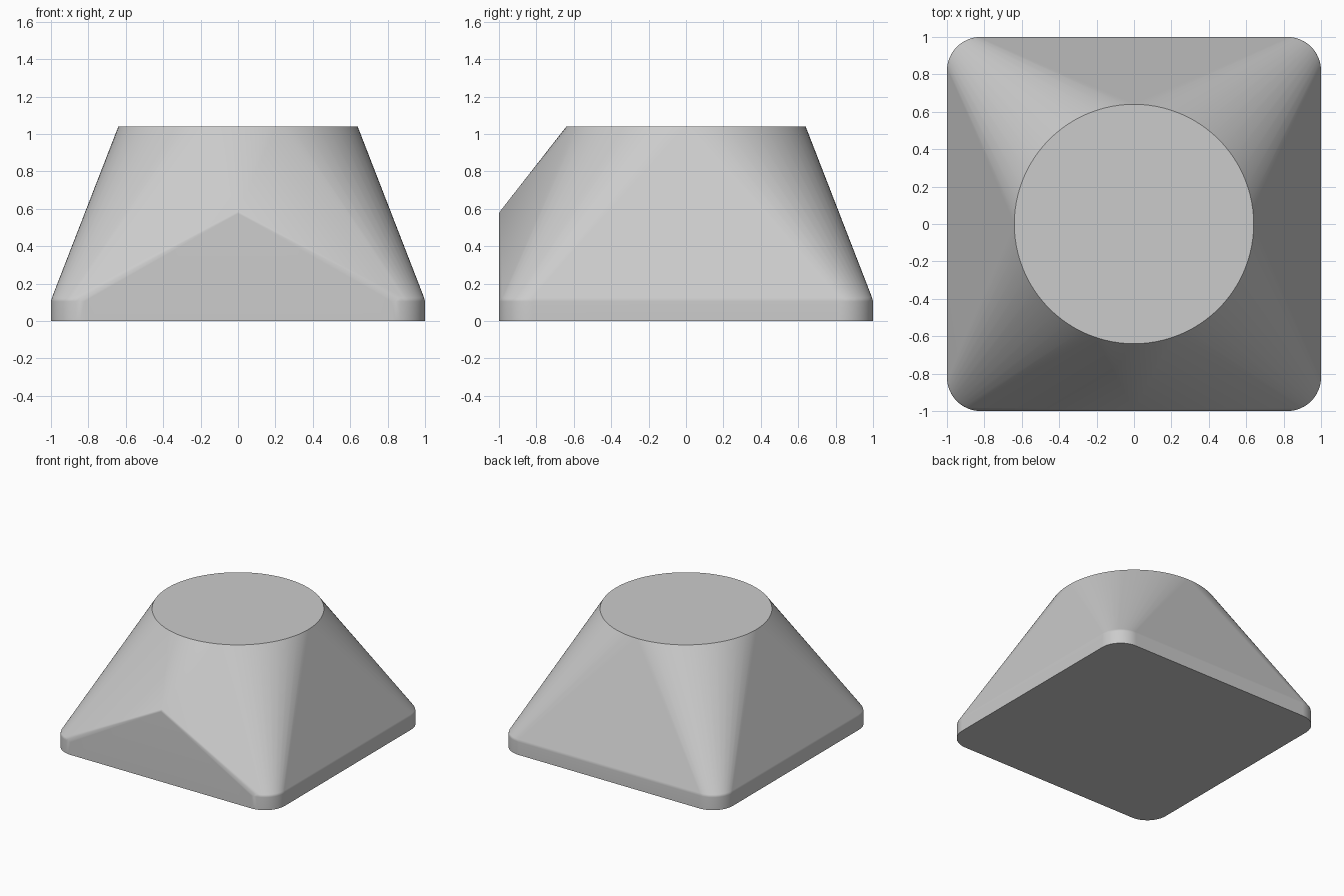
import bpy, bmesh
from math import cos, sin, pi, radians

default = bpy.data.objects.get("Cube")
if default:
    bpy.data.objects.remove(default, do_unlink=True)

grey = bpy.data.materials.new("light grey")
grey.use_nodes = True
colour = (0.6, 0.6, 0.6, 1)
grey.diffuse_color = colour
grey.node_tree.nodes["Principled BSDF"].inputs["Base Color"].default_value = colour

TOP_RADIUS, TOP_Z, CORNER = 0.64, 1.04, 0.18


def rounded_square(half, z, steps=12):
    """Outline of a square with rounded corners."""
    points = []
    for corner in range(4):
        middle = pi / 4 + corner * pi / 2
        cx = (1 - CORNER) * (1 if cos(middle) > 0 else -1)
        cy = (1 - CORNER) * (1 if sin(middle) > 0 else -1)
        r = half - (1 - CORNER)
        for i in range(steps + 1):
            a = corner * pi / 2 + i / steps * pi / 2
            points.append((cx + r * cos(a), cy + r * sin(a), z))
    return points


def circle(r, z, count=96):
    return [(r * cos(2 * pi * i / count), r * sin(2 * pi * i / count), z) for i in range(count)]


# Square foot with a softened upper edge, blended to a round top
points = rounded_square(1, 0) + rounded_square(1, 0.105) + rounded_square(0.995, 0.125)
points += circle(TOP_RADIUS, TOP_Z)
# Raised point of the upright front face
points += [(0, -1, 0.575), (0, -0.99, 0.592)]

bm = bmesh.new()
for p in points:
    bm.verts.new(p)
hull = bmesh.ops.convex_hull(bm, input=bm.verts[:])
loose = {v for v in hull["geom_interior"] + hull["geom_unused"] if isinstance(v, bmesh.types.BMVert)}
bmesh.ops.delete(bm, geom=list(loose), context="VERTS")
bmesh.ops.dissolve_limit(bm, angle_limit=radians(0.1), verts=bm.verts[:], edges=bm.edges[:])
bmesh.ops.recalc_face_normals(bm, faces=bm.faces[:])

mesh = bpy.data.meshes.new("tapered_body")
bm.to_mesh(mesh)
bm.free()
mesh.materials.append(grey)
body = bpy.data.objects.new("tapered_body", mesh)
bpy.context.collection.objects.link(body)

# Smooth sides, crisp top and bottom rims
bpy.ops.object.select_all(action="DESELECT")
body.select_set(True)
bpy.context.view_layer.objects.active = body
bpy.ops.object.shade_smooth_by_angle(angle=radians(35))
weighted = body.modifiers.new("even_shading", "WEIGHTED_NORMAL")
weighted.keep_sharp = True
